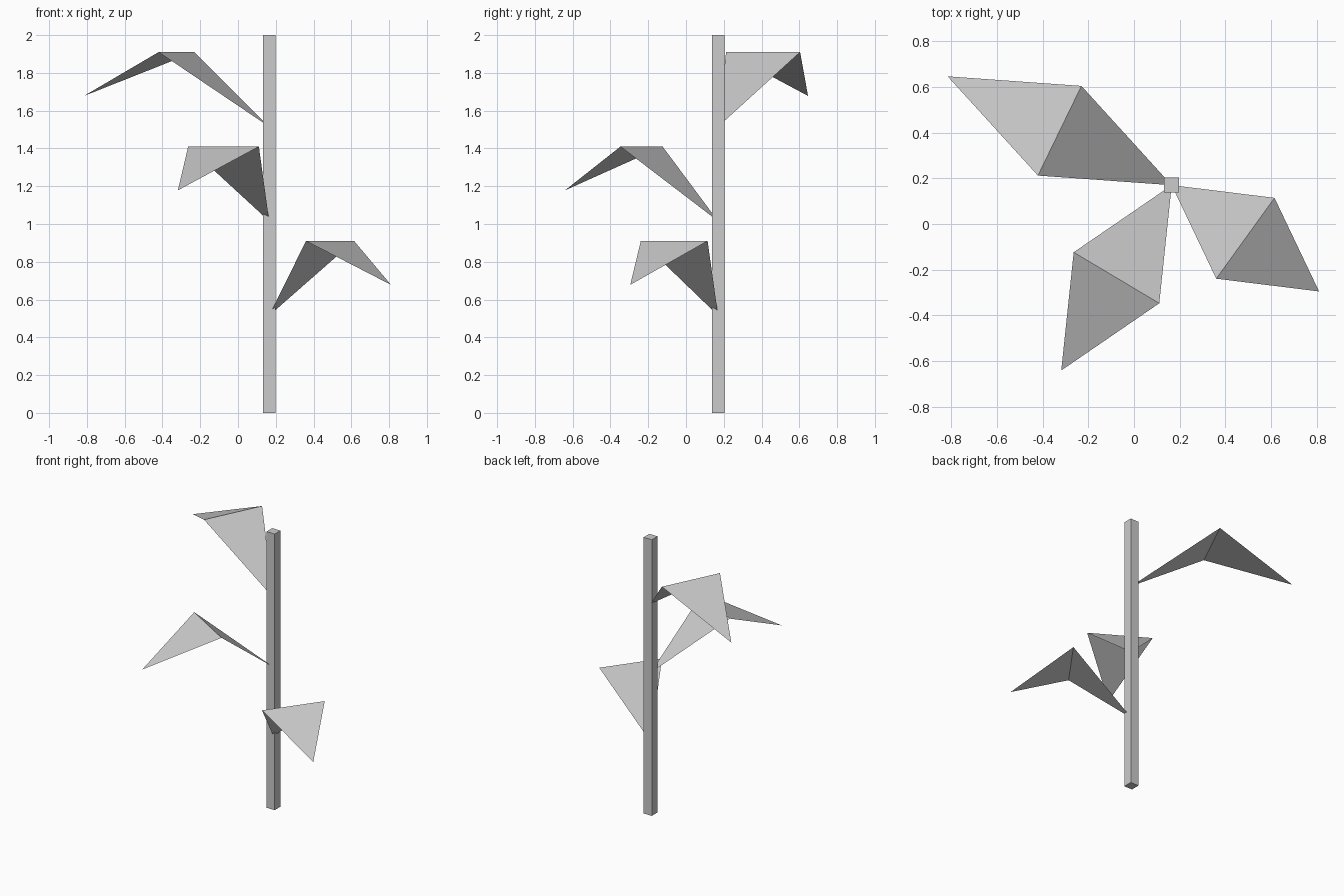
import bpy
import bmesh
from math import radians
from mathutils import Matrix, Vector

cube = bpy.data.objects.get("Cube")
if cube:
    bpy.data.objects.remove(cube, do_unlink=True)

# Plain grey shared by every part
grey = bpy.data.materials.new("light_grey")
grey.use_nodes = True
colour = (0.6, 0.6, 0.6, 1)
grey.diffuse_color = colour
grey.node_tree.nodes["Principled BSDF"].inputs["Base Color"].default_value = colour

STEM_X, STEM_Y = 0.165, 0.17
STEM_WIDTH, STEM_HEIGHT = 0.066, 2.0


def add_object(name, bm):
    mesh = bpy.data.meshes.new(name)
    bm.to_mesh(mesh)
    bm.free()
    mesh.materials.append(grey)
    obj = bpy.data.objects.new(name, mesh)
    bpy.context.collection.objects.link(obj)
    return obj


def add_leaf(name, height, angle, length):
    """Diamond sheet creased across its widest line, rooted in the stem."""
    half_width, rise, tip_rise = 0.218, 0.395, 0.163
    bm = bmesh.new()
    root = bm.verts.new((0, 0, 0))
    right = bm.verts.new((length / 2, -half_width, rise))
    left = bm.verts.new((length / 2, half_width, rise))
    tip = bm.verts.new((length, 0, tip_rise))
    bm.faces.new((root, right, left))
    bm.faces.new((right, tip, left))
    leaf = add_object(name, bm)
    leaf.location = Vector((STEM_X, STEM_Y, height))
    leaf.rotation_euler.z = radians(angle)


# Square stem
bm = bmesh.new()
bmesh.ops.create_cube(bm, size=1, matrix=Matrix.Diagonal(
    (STEM_WIDTH, STEM_WIDTH, STEM_HEIGHT, 1)))
stem = add_object("stem", bm)
stem.location = (STEM_X, STEM_Y, STEM_HEIGHT / 2)

# Leaves spiral up the stem, each longer than the one below
add_leaf("lower_leaf", 0.515, -35.8, 0.795)
add_leaf("middle_leaf", 1.015, -120.8, 0.944)
add_leaf("upper_leaf", 1.515, 154.1, 1.09)
